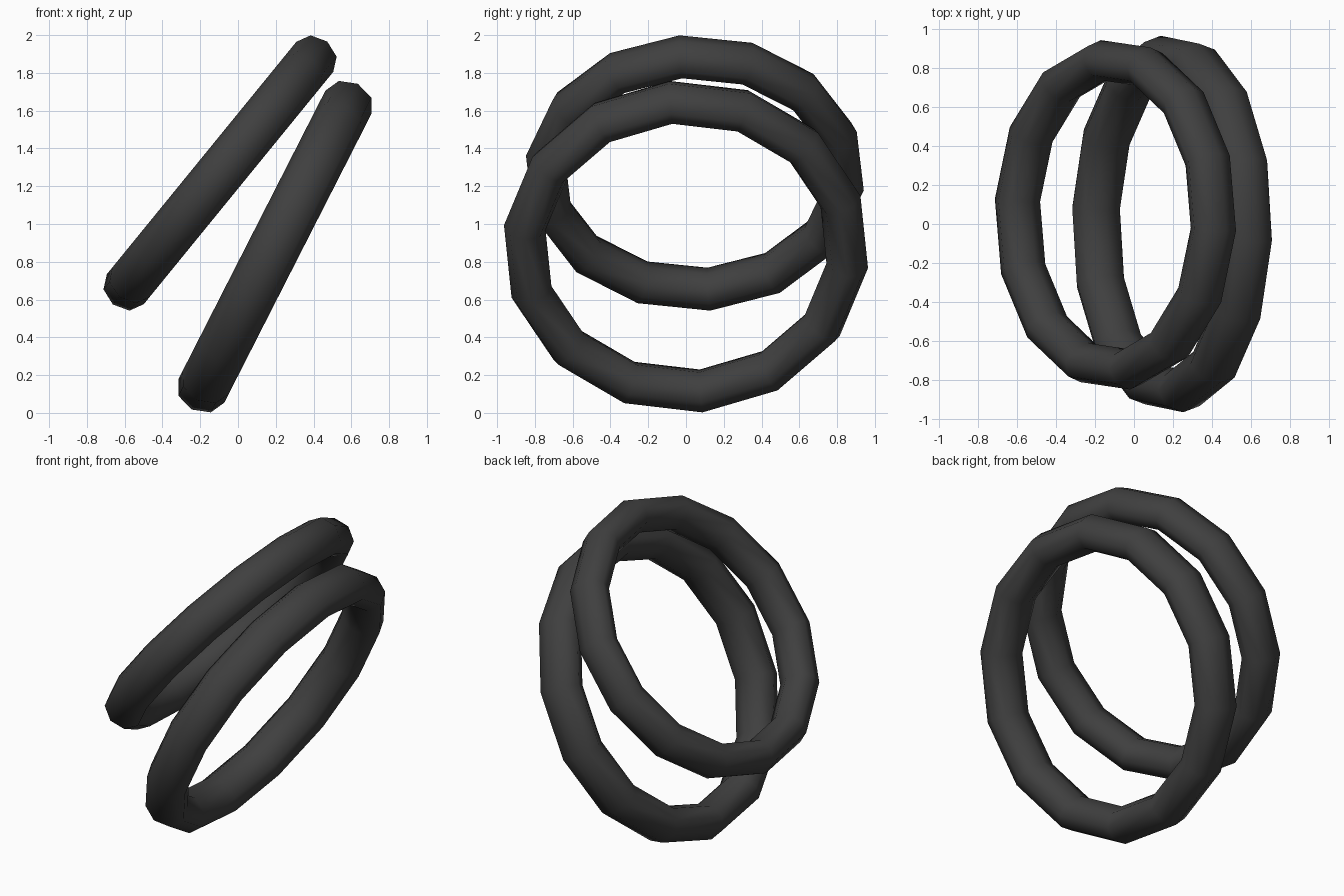
import bpy
from math import radians, sin, cos
from mathutils import Matrix, Vector

cube = bpy.data.objects.get("Cube")
if cube:
    bpy.data.objects.remove(cube, do_unlink=True)

# Dark rubber-like grey
dark = bpy.data.materials.new("dark grey")
dark.use_nodes = True
colour = (0.05, 0.05, 0.05, 1.0)
dark.diffuse_color = colour
bsdf = next(n for n in dark.node_tree.nodes if n.type == 'BSDF_PRINCIPLED')
bsdf.inputs["Base Color"].default_value = colour


def tilted_ring(name, centre, tilt, major, minor, stretch):
    """Low-poly hoop leaning towards +x, stretched along its own axis."""
    bpy.ops.mesh.primitive_torus_add(
        major_segments=14, minor_segments=8,
        major_radius=major, minor_radius=minor)
    ring = bpy.context.object
    ring.name = name
    t = radians(tilt)
    # Columns: across the ring, up the slope, ring axis
    frame = Matrix(((0, cos(t), sin(t)),
                    (1, 0, 0),
                    (0, sin(t), -cos(t)))).to_4x4()
    spin = Matrix.Rotation(radians(18.2), 4, 'Z')
    widen = Matrix.Diagonal((1, 1, stretch, 1))
    ring.data.transform(Matrix.Translation(Vector(centre)) @ frame @ spin @ widen)
    ring.data.materials.append(dark)
    bpy.ops.object.shade_smooth()
    return ring


tilted_ring("lower_ring", (0.195, 0, 0.88), 63, 0.861, 0.111, 1.23)
tilted_ring("upper_ring", (-0.095, 0.047, 1.27), 50.8, 0.797, 0.105, 1.2)
